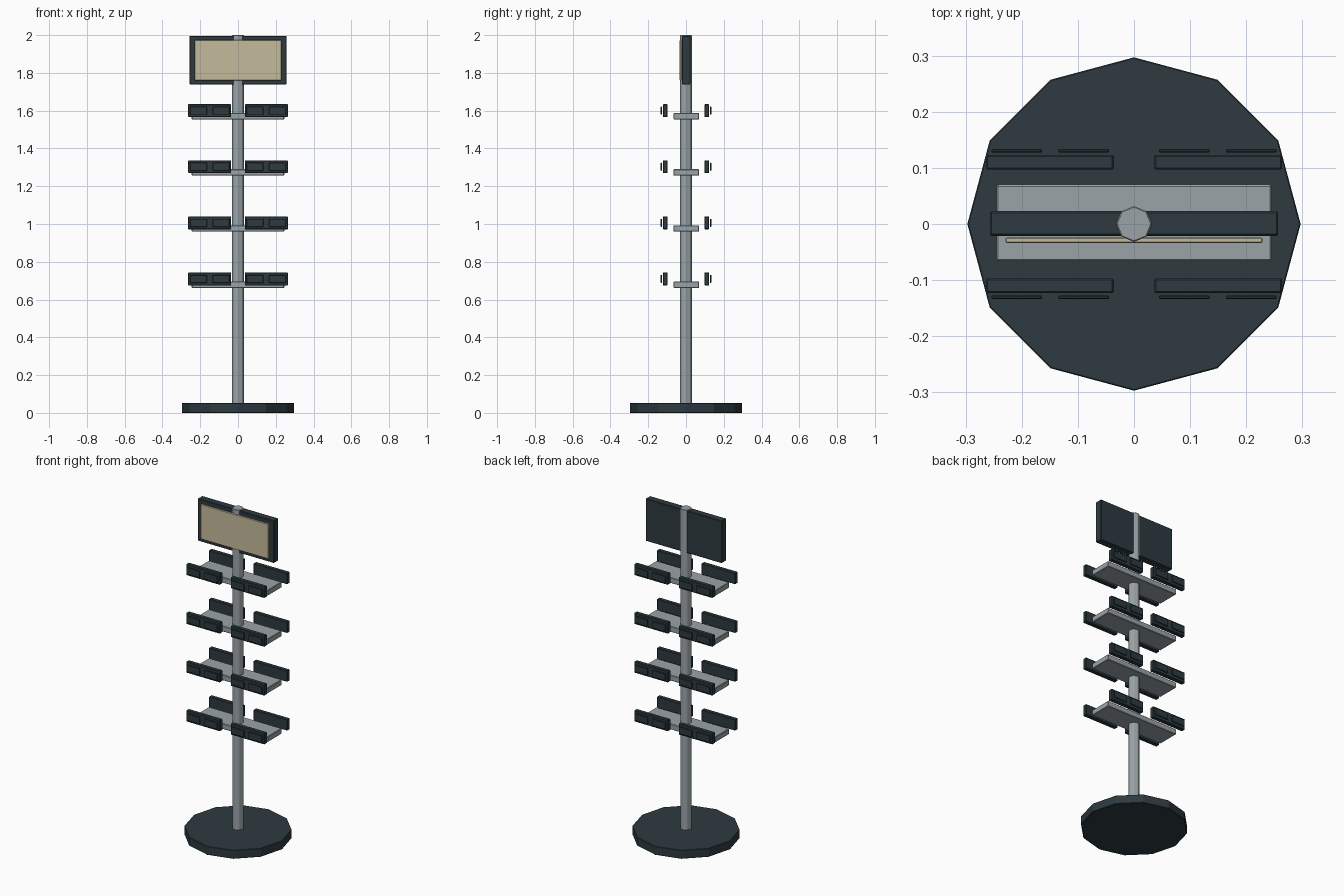
import bpy
import bmesh

cube = bpy.data.objects.get("Cube")
if cube:
    bpy.data.objects.remove(cube, do_unlink=True)


def make_material(name, colour):
    mat = bpy.data.materials.new(name)
    mat.use_nodes = True
    mat.diffuse_color = (*colour, 1)
    mat.node_tree.nodes["Principled BSDF"].inputs["Base Color"].default_value = (*colour, 1)
    return mat


DARK = make_material("dark slate", (0.026, 0.042, 0.051))
METAL = make_material("grey metal", (0.325, 0.37, 0.39))
CREAM = make_material("cream board", (0.56, 0.50, 0.33))


def finish(name, bm, mat, bevel):
    mesh = bpy.data.meshes.new(name)
    bm.to_mesh(mesh)
    bm.free()
    mesh.materials.append(mat)
    obj = bpy.data.objects.new(name, mesh)
    bpy.context.collection.objects.link(obj)
    mod = obj.modifiers.new("edge bevel", "BEVEL")
    mod.width = bevel
    mod.segments = 1
    return obj


def box(name, centre, size, mat, bevel=0.003):
    bm = bmesh.new()
    bmesh.ops.create_cube(bm, size=1)
    bmesh.ops.scale(bm, vec=size, verts=bm.verts)
    bmesh.ops.translate(bm, vec=centre, verts=bm.verts)
    return finish(name, bm, mat, bevel)


def prism(name, sides, radius, bottom, top, mat, bevel):
    bm = bmesh.new()
    bmesh.ops.create_cone(bm, cap_ends=True, segments=sides, radius1=radius,
                          radius2=radius, depth=top - bottom)
    bmesh.ops.translate(bm, vec=(0, 0, (top + bottom) / 2), verts=bm.verts)
    return finish(name, bm, mat, bevel)


# Stand
prism("base", 12, 0.297, 0, 0.052, DARK, 0.002)
prism("pole", 8, 0.032, 0.05, 2.0, METAL, 0.002)

# Header sign
box("sign_frame", (0, 0.001, 1.867), (0.514, 0.044, 0.257), DARK)
box("sign_board", (0, -0.029, 1.867), (0.458, 0.01, 0.212), CREAM, 0.002)

# Four tiers: a tray with two rails on each side, each rail with two labels
for tier in range(4):
    z = 0.679 + tier * 0.297
    box(f"tray_{tier}", (0, 0.002, z), (0.49, 0.136, 0.034), METAL)
    for x_side, x_name in ((-1, "right"), (1, "left")):
        for y_side, y_name in ((-1, "front"), (1, "back")):
            tag = f"{y_name}_{x_name}_{tier}"
            box(f"rail_{tag}", (x_side * 0.15, y_side * 0.11, z + 0.03),
                (0.228, 0.026, 0.068), DARK)
            for i, x in enumerate((0.0895, 0.209)):
                box(f"label_{tag}_{i}", (x_side * x, y_side * 0.1305, z + 0.03),
                    (0.09, 0.007, 0.043), DARK, 0.002)
